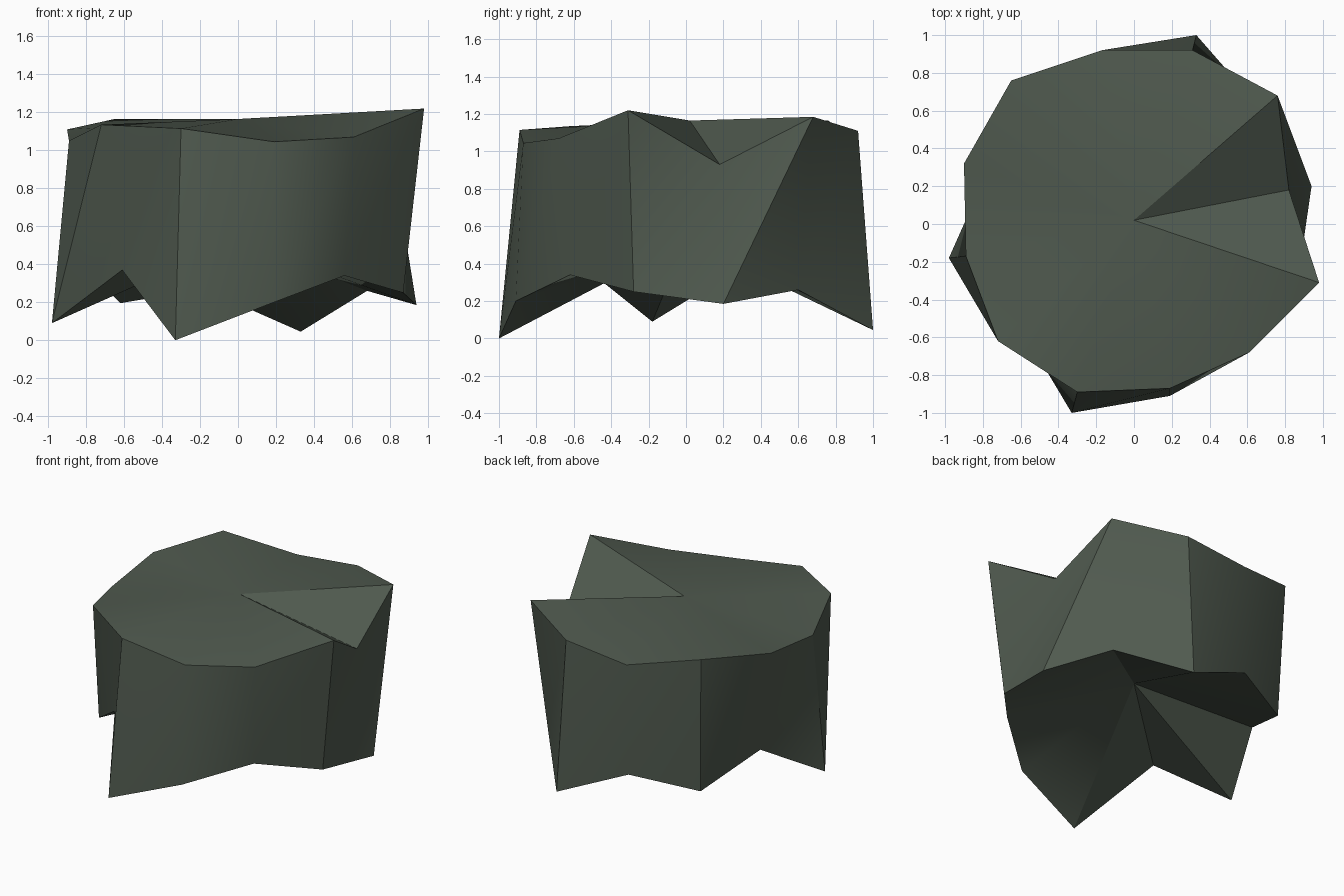
import bpy, bmesh

if "Cube" in bpy.data.objects:
    bpy.data.objects.remove(bpy.data.objects["Cube"])

# Twelve rim corners, counter-clockwise from the notch on the +x side
TOP = [(.82, .18, .93), (.76, .68, 1.185), (.31, .92, 1.11), (-.17, .92, 1.06),
       (-.65, .76, 1.165), (-.90, .32, 1.11), (-.89, -.17, 1.05), (-.72, -.62, 1.135),
       (-.30, -.89, 1.115), (.19, -.87, 1.045), (.61, -.68, 1.07), (.98, -.31, 1.22)]
BOTTOM = [(.94, .20, .185), (.68, .60, .26), (.33, 1.0, .045), (-.18, .91, .27),
          (-.62, .72, .195), (-.78, .27, .365), (-.98, -.18, .09), (-.61, -.53, .37),
          (-.33, -1.0, 0), (.19, -.91, .20), (.56, -.62, .34), (.87, -.28, .25)]

bm = bmesh.new()
top = [bm.verts.new(p) for p in TOP]
low = [bm.verts.new(p) for p in BOTTOM]
top_mid = bm.verts.new((0, .02, 1.165))
low_mid = bm.verts.new((0, 0, .525))

# Fan caps and triangulated walls
for i in range(12):
    j = (i + 1) % 12
    bm.faces.new((top_mid, top[i], top[j]))
    bm.faces.new((low_mid, low[j], low[i]))
    bm.faces.new((low[i], top[j], top[i]))
    bm.faces.new((low[i], low[j], top[j]))
bmesh.ops.recalc_face_normals(bm, faces=bm.faces)

mesh = bpy.data.meshes.new("stump")
bm.to_mesh(mesh)
bm.free()
stump = bpy.data.objects.new("stump", mesh)
bpy.context.collection.objects.link(stump)

# Single dark grey-green colour
mat = bpy.data.materials.new("dark grey green")
mat.diffuse_color = (.08, .102, .078, 1)
mat.use_nodes = True
mat.node_tree.nodes["Principled BSDF"].inputs["Base Color"].default_value = mat.diffuse_color
mesh.materials.append(mat)

# Soft walls, crisp rims
bpy.context.view_layer.objects.active = stump
stump.select_set(True)
bpy.ops.object.shade_smooth_by_angle(angle=.5236)
